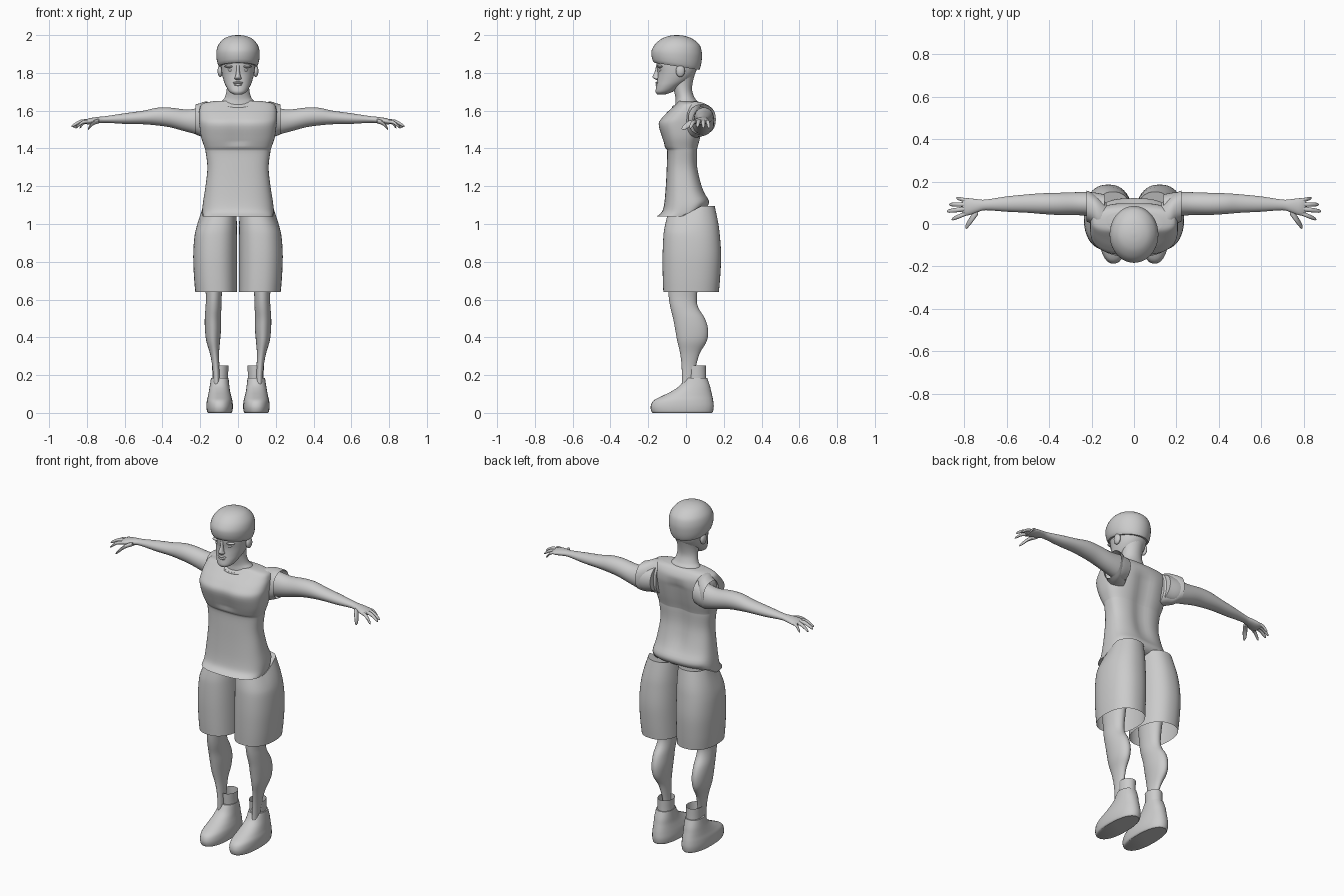
import bpy, bmesh, math

grey = bpy.data.materials.new("light_grey")
grey.diffuse_color = (0.6, 0.6, 0.6, 1)


def finish(name, bm, mirror=False, angle=40):
    bmesh.ops.recalc_face_normals(bm, faces=bm.faces)
    mesh = bpy.data.meshes.new(name)
    bm.to_mesh(mesh)
    bm.free()
    mesh.materials.append(grey)
    ob = bpy.data.objects.new(name, mesh)
    bpy.context.collection.objects.link(ob)
    bpy.ops.object.select_all(action='DESELECT')
    ob.select_set(True)
    bpy.context.view_layer.objects.active = ob
    bpy.ops.object.shade_smooth_by_angle(angle=math.radians(angle))
    if mirror:
        ob.modifiers.new("mirror", 'MIRROR').use_axis[0] = True
    return ob


def smooth_keys(keys, sub):
    # Catmull-Rom interpolation between cross-section keys
    out = []
    for i in range(len(keys) - 1):
        p0, p1 = keys[max(i - 1, 0)], keys[i]
        p2, p3 = keys[i + 1], keys[min(i + 2, len(keys) - 1)]
        for k in range(sub):
            t = k / sub
            out.append([0.5 * (2 * b + (c - a) * t + (2 * a - 5 * b + 4 * c - d) * t * t
                               + (3 * b - a - 3 * c + d) * t ** 3)
                        for a, b, c, d in zip(p0, p1, p2, p3)])
    return out + [keys[-1]]


def loft(name, keys, axis='z', e=2.0, n=32, sub=4, caps=(True, True), mirror=False, warp=None):
    # each key: position along the axis, then low/high bounds of the two other axes
    bm = bmesh.new()
    rings = []
    for s, a0, a1, b0, b1 in smooth_keys(keys, sub):
        ring = []
        for i in range(n):
            t = 2 * math.pi * i / n
            c, d = math.cos(t), math.sin(t)
            a = (a0 + a1) / 2 + (a1 - a0) / 2 * math.copysign(abs(c) ** (2 / e), c)
            b = (b0 + b1) / 2 + (b1 - b0) / 2 * math.copysign(abs(d) ** (2 / e), d)
            p = (a, b, s) if axis == 'z' else (s, a, b)
            ring.append(bm.verts.new(warp(*p) if warp else p))
        rings.append(ring)
    for r, q in zip(rings, rings[1:]):
        for i in range(n):
            j = (i + 1) % n
            bm.faces.new((r[i], r[j], q[j], q[i]))
    for use, ring in zip(caps, (rings[0], rings[-1])):
        if use:
            bm.faces.new(ring)
    return finish(name, bm, mirror)


def blob(name, centre, radii, mirror=False):
    bm = bmesh.new()
    bmesh.ops.create_uvsphere(bm, u_segments=16, v_segments=10, radius=1)
    for v in bm.verts:
        v.co = [c + r * k for c, r, k in zip(centre, radii, v.co)]
    return finish(name, bm, mirror)


def clamp(v):
    return max(0.0, min(1.0, v))


# sleeveless shirt: raised back hem, groove along the spine and between the chest muscles
def shirt_warp(x, y, z):
    z2 = z + 0.04 * clamp((y - 0.02) / 0.06) * clamp((1.16 - z) / 0.12)
    mid = math.exp(-(x / 0.05) ** 2) * clamp((z - 1.12) / 0.1) * clamp((1.6 - z) / 0.06)
    if y > 0.03:
        y -= 0.016 * mid
    elif y < -0.08 and z > 1.42:
        y += 0.008 * mid
    return x, y, z2


loft("shirt", [
    (1.04, -.185, .185, -.155, .095), (1.065, -.188, .188, -.127, .115),
    (1.11, -.186, .186, -.115, .12), (1.2, -.172, .172, -.107, .088),
    (1.3, -.162, .162, -.102, .065), (1.385, -.172, .172, -.1, .064),
    (1.405, -.177, .177, -.11, .066), (1.46, -.195, .195, -.13, .08),
    (1.53, -.205, .205, -.148, .095), (1.57, -.207, .207, -.122, .1),
    (1.61, -.203, .203, -.08, .095), (1.638, -.187, .187, -.05, .078),
    (1.65, -.13, .13, -.04, .06)], e=2.7, n=64, warp=shirt_warp)

# short sleeve caps
loft("sleeves", [
    (.13, -.05, .10, 1.45, 1.64), (.17, -.03, .13, 1.46, 1.648),
    (.2, .0, .148, 1.465, 1.64), (.225, .012, .158, 1.475, 1.632)],
    axis='x', e=2.3, caps=(True, False), mirror=True)

# neckline band
bm = bmesh.new()
N, M = 40, 8
band = []
for i in range(N):
    t = 2 * math.pi * i / N
    ring = []
    for j in range(M):
        u = 2 * math.pi * j / M
        k = 1 + 0.05 * math.cos(u)
        y = 0.066 * math.sin(t) * k
        ring.append(bm.verts.new((0.1 * math.cos(t) * k, y - 0.005,
                                  1.643 + 0.35 * min(y, 0) + 0.005 * math.sin(u))))
    band.append(ring)
for i in range(N):
    a, b = band[i], band[(i + 1) % N]
    for j in range(M):
        k = (j + 1) % M
        bm.faces.new((a[j], b[j], b[k], a[k]))
finish("neckline", bm)

# neck
loft("neck", [
    (1.6, -.11, .11, -.06, .07), (1.645, -.09, .09, -.055, .062),
    (1.67, -.07, .07, -.056, .045), (1.71, -.06, .06, -.065, .032),
    (1.76, -.06, .06, -.08, .038), (1.82, -.07, .07, -.09, .055)])

# head
loft("head", [
    (1.686, -.022, .022, -.152, -.11), (1.7, -.045, .045, -.161, -.07),
    (1.73, -.064, .064, -.157, -.025), (1.76, -.076, .076, -.153, .02),
    (1.8, -.086, .086, -.15, .05), (1.85, -.09, .09, -.156, .062),
    (1.92, -.085, .085, -.15, .055)], e=2.1)
loft("nose", [
    (1.763, -.012, .012, -.158, -.135), (1.772, -.019, .019, -.173, -.135),
    (1.783, -.014, .014, -.176, -.135), (1.81, -.009, .009, -.164, -.135),
    (1.84, -.011, .011, -.158, -.135)], n=16)
blob("upper_lip", (0, -.15, 1.748), (.027, .012, .006))
blob("lower_lip", (0, -.149, 1.737), (.022, .012, .007))
blob("eyes", (.037, -.134, 1.815), (.016, .011, .008), True)
blob("brows", (.042, -.135, 1.834), (.03, .017, .008), True)
blob("ears", (.094, -.03, 1.81), (.014, .024, .032), True)


# bowl cut hair, lower at the back
def hair_warp(x, y, z):
    return x, y, z - 0.16 * (y + 0.05) * clamp((1.94 - z) / 0.08)


loft("hair", [
    (1.835, -.1, .1, -.168, .07), (1.85, -.108, .108, -.178, .076),
    (1.88, -.114, .114, -.183, .083), (1.915, -.114, .114, -.181, .084),
    (1.95, -.103, .103, -.165, .07), (1.98, -.076, .076, -.13, .035),
    (1.995, -.042, .042, -.092, -.005), (2.0, -.008, .008, -.055, -.04)],
    n=40, warp=hair_warp)

# arms
loft("arms", [
    (.14, .02, .14, 1.48, 1.62), (.2, .035, .15, 1.472, 1.615),
    (.27, .042, .15, 1.488, 1.606), (.36, .043, .147, 1.512, 1.616),
    (.43, .047, .145, 1.522, 1.615), (.5, .053, .14, 1.528, 1.6),
    (.6, .058, .13, 1.53, 1.586), (.7, .065, .115, 1.536, 1.571),
    (.74, .055, .117, 1.533, 1.567), (.785, .04, .122, 1.527, 1.56),
    (.81, .045, .118, 1.53, 1.55)], axis='x', mirror=True)

# fingers and thumb: base (x, y, z), tip (x, y, z), radius
digits = {
    "little_finger": ((.785, .11, 1.545), (.838, .122, 1.508), .0085),
    "ring_finger": ((.785, .092, 1.545), (.872, .092, 1.51), .0095),
    "middle_finger": ((.785, .073, 1.545), (.882, .06, 1.515), .01),
    "index_finger": ((.785, .053, 1.543), (.86, .022, 1.508), .0095),
    "thumb": ((.735, .065, 1.545), (.795, -.015, 1.502), .012)}
for name, (p, q, r) in digits.items():
    keys = []
    for t, w in ((0, 1), (.5, 1), (.9, .75), (1, .2)):
        x, y, z = (a + (b - a) * t for a, b in zip(p, q))
        z += 0.012 * math.sin(math.pi * t)
        ry = r * w * (1.7 if name == "thumb" else 1.1)
        keys.append((x, y - ry, y + ry, z - r * w, z + r * w))
    loft(name + "s", keys, axis='x', n=12, sub=3, mirror=True)


# shorts: one wide tube per leg, back waist raised
def shorts_warp(x, y, z):
    return x, y, z + 0.055 * clamp((z - .95) / .09) * clamp((y + .02) / .1)


loft("shorts", [
    (.64, .006, .226, -.12, .174), (.72, .006, .233, -.123, .181),
    (.83, .006, .237, -.124, .186), (.93, .006, .231, -.12, .18),
    (.98, .006, .218, -.114, .172), (1.04, .008, .19, -.1, .152)],
    e=2.3, n=48, caps=(False, True), mirror=True, warp=shorts_warp)

# legs
loft("legs", [
    (.9, .06, .19, -.1, .1), (.75, .075, .18, -.1, .075),
    (.62, .086, .17, -.092, .058), (.56, .088, .172, -.083, .064),
    (.5, .09, .176, -.068, .1), (.44, .09, .175, -.057, .117),
    (.38, .095, .168, -.046, .11), (.32, .1, .15, -.032, .075),
    (.26, .099, .138, -.024, .056), (.2, .097, .132, -.022, .045),
    (.13, .095, .13, -.022, .045)], mirror=True)

# shoes and ankle cuffs
loft("shoes", [
    (0, .036, .158, -.175, .137), (.008, .03, .164, -.183, .143),
    (.035, .027, .167, -.187, .147), (.065, .03, .165, -.172, .144),
    (.09, .036, .159, -.125, .139), (.115, .042, .154, -.075, .133),
    (.145, .046, .149, -.032, .126), (.185, .05, .143, -.006, .112)],
    e=2.25, mirror=True)
loft("shoe_cuffs", [
    (.175, .052, .136, .004, .107), (.21, .052, .136, .002, .106),
    (.25, .05, .137, .0, .106)], caps=(True, False), mirror=True)
